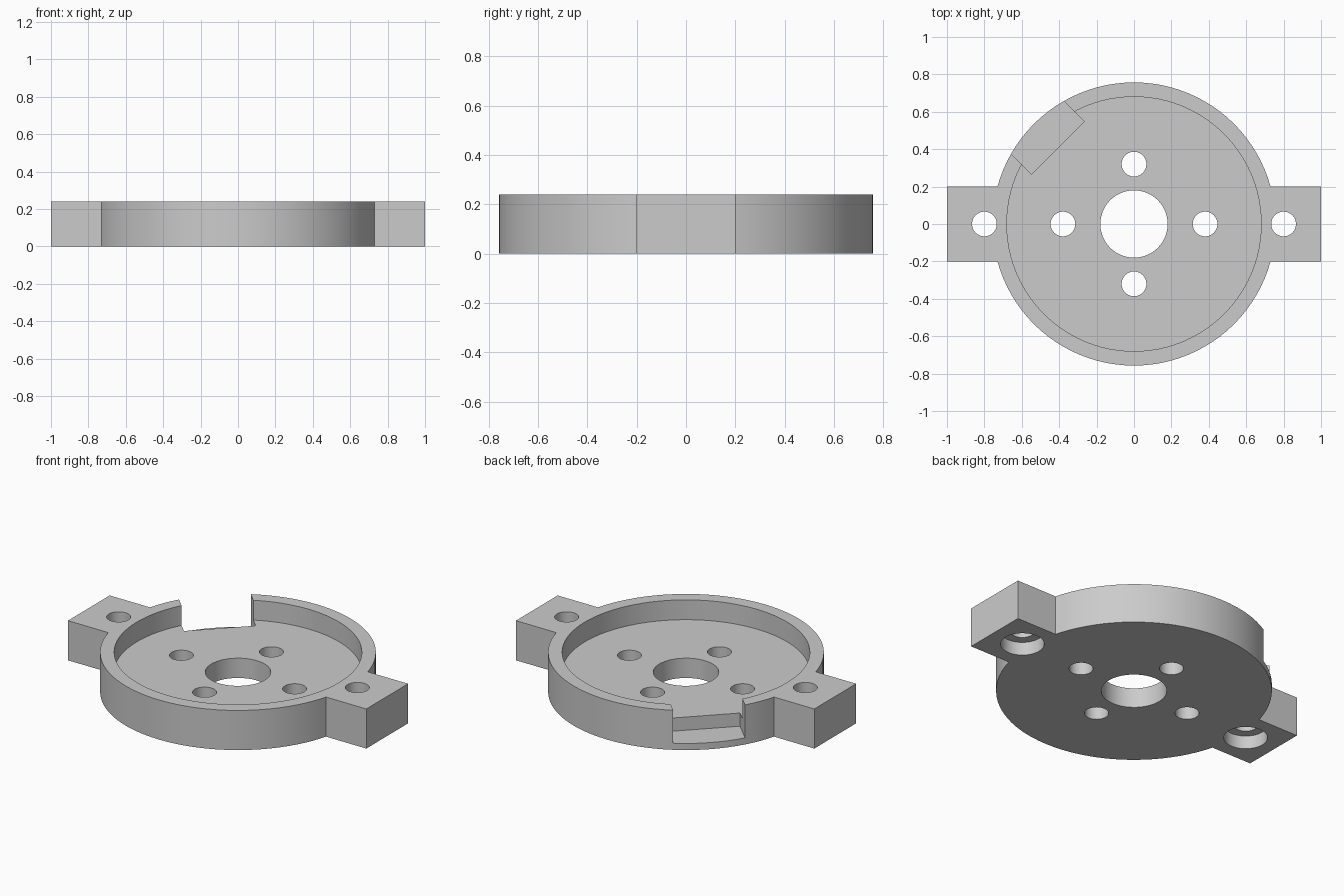
import bpy
from math import radians, sqrt

if "Cube" in bpy.data.objects:
    bpy.data.objects.remove(bpy.data.objects["Cube"], do_unlink=True)

HEIGHT, FLOOR, OVER = 0.24, 0.12, 0.05

grey = bpy.data.materials.new("plain grey")
grey.use_nodes = True
grey.diffuse_color = (0.6, 0.6, 0.6, 1)
grey.node_tree.nodes["Principled BSDF"].inputs["Base Color"].default_value = (0.6, 0.6, 0.6, 1)


def cylinder(name, x, y, radius, z0, z1, sides=48):
    bpy.ops.mesh.primitive_cylinder_add(vertices=sides, radius=radius, depth=z1 - z0,
                                        location=(x, y, (z0 + z1) / 2))
    bpy.context.object.name = name
    return bpy.context.object


def box(name, x, y, size, z0, z1, turn=0):
    bpy.ops.mesh.primitive_cube_add(size=1, location=(x, y, (z0 + z1) / 2),
                                    rotation=(0, 0, radians(turn)))
    obj = bpy.context.object
    obj.name = name
    obj.scale = (size[0], size[1], z1 - z0)
    return obj


def combine(body, tool, operation):
    """Apply a boolean to the body and discard the tool."""
    bpy.context.view_layer.update()
    mod = body.modifiers.new(tool.name, 'BOOLEAN')
    mod.operation, mod.object, mod.solver = operation, tool, 'EXACT'
    bpy.ops.object.select_all(action='DESELECT')
    body.select_set(True)
    bpy.context.view_layer.objects.active = body
    bpy.ops.object.modifier_apply(modifier=mod.name)
    bpy.data.objects.remove(tool, do_unlink=True)


# Round body with a mounting ear across each side
body = cylinder("mounting_plate", 0, 0, 0.757, 0, HEIGHT, 96)
body.data.materials.append(grey)
combine(body, box("ears", 0, 0, (2, 0.4), 0, HEIGHT), 'UNION')

# Shallow round recess, leaving a thin rim
combine(body, cylinder("recess", 0, 0, 0.68, FLOOR, HEIGHT + OVER, 96), 'DIFFERENCE')

# Slot through the rim at the back, deeper than the recess floor
middle = (0.576 + 0.3 / 2) / sqrt(2)
combine(body, box("slot", -middle, middle, (0.3, 0.4), 0.04, HEIGHT + OVER, 135), 'DIFFERENCE')

# Centre bore and the four screw holes around it
combine(body, cylinder("centre_bore", 0, 0, 0.18, -OVER, HEIGHT, 64), 'DIFFERENCE')
for x, y in ((0.38, 0), (-0.38, 0), (0, 0.32), (0, -0.32)):
    combine(body, cylinder("screw_hole", x, y, 0.066, -OVER, HEIGHT), 'DIFFERENCE')

# Ear holes, counterbored from below
for x in (-0.8, 0.8):
    combine(body, cylinder("ear_hole", x, 0, 0.066, -OVER, HEIGHT + OVER), 'DIFFERENCE')
    combine(body, cylinder("counterbore", x, 0, 0.12, -OVER, 0.08), 'DIFFERENCE')

# One material, smooth curves with crisp edges
body.data.materials.clear()
body.data.materials.append(grey)
body.data.polygons.foreach_set("material_index", [0] * len(body.data.polygons))
bpy.ops.object.select_all(action='DESELECT')
body.select_set(True)
bpy.context.view_layer.objects.active = body
bpy.ops.object.shade_smooth_by_angle(angle=radians(30))
